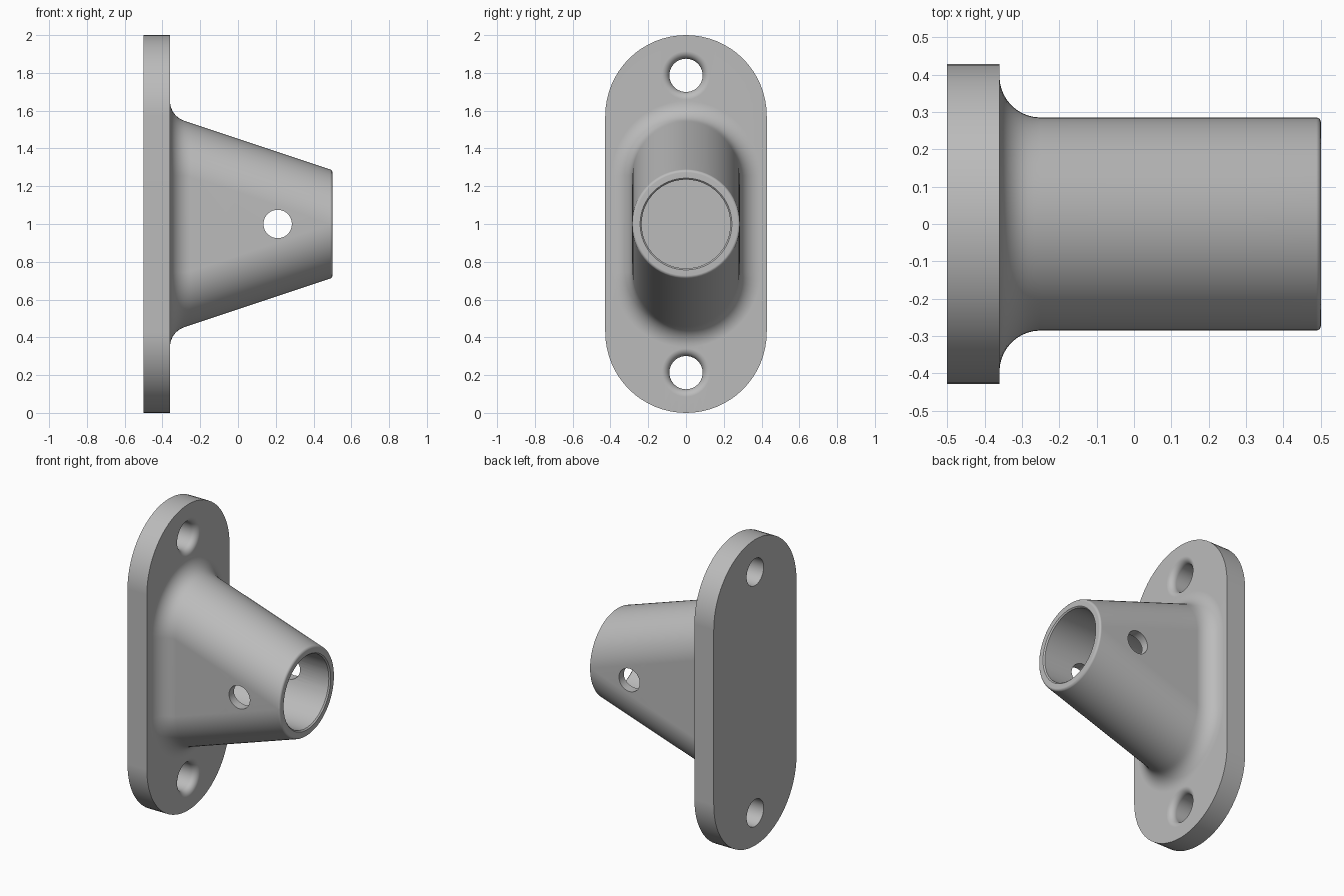
import bpy, bmesh
from math import sin, cos, tan, pi, radians, atan
from mathutils import Matrix

cube = bpy.data.objects.get("Cube")
if cube:
    bpy.data.objects.remove(cube, do_unlink=True)

grey = bpy.data.materials.new("plain_grey")
grey.use_nodes = True
colour = (0.5, 0.5, 0.5, 1)
grey.diffuse_color = colour
grey.node_tree.nodes["Principled BSDF"].inputs["Base Color"].default_value = colour

MID = 1.0                    # height of the socket axis
BACK, FACE, TIP = -0.5, -0.36, 0.5
TUBE, BORE = 0.285, 0.235    # outer and inner tube radius
FILLET = 0.11
SLOPE = 1 / 3                # taper of the socket seen from the side
ARC = 32                     # segments per half circle


def loft(name, rings):
    """Skin stadium rings (x, radius, half straight length) and cap both ends."""
    bm = bmesh.new()
    loops = []
    for x, r, s in rings:
        loop = []
        for side in (1, -1):
            for i in range(ARC + 1):
                a = pi * i / ARC
                loop.append(bm.verts.new((x, side * r * cos(a), MID + side * (s + r * sin(a)))))
        loops.append(loop)
    n = len(loops[0])
    for a, b in zip(loops, loops[1:]):
        for i in range(n):
            j = (i + 1) % n
            bm.faces.new((a[i], a[j], b[j], b[i]))
    bm.faces.new(loops[0])
    bm.faces.new(loops[-1])
    bmesh.ops.remove_doubles(bm, verts=bm.verts, dist=1e-5)
    bmesh.ops.recalc_face_normals(bm, faces=bm.faces)
    mesh = bpy.data.meshes.new(name)
    bm.to_mesh(mesh)
    bm.free()
    mesh.materials.append(grey)
    obj = bpy.data.objects.new(name, mesh)
    bpy.context.collection.objects.link(obj)
    return obj


# Mounting plate
rings = [(BACK, 0.4275, 0.5725), (FACE, 0.4275, 0.5725)]

# Fillet between plate and socket; shorter along the sloping top and bottom
draft = atan(SLOPE)
foot = TUBE + SLOPE * (TIP - FACE) + FILLET * tan((pi / 2 - draft) / 2)
for i in range(11):
    a = pi / 2 * i / 10
    x = FACE + FILLET * (1 - cos(a))
    r = TUBE + FILLET * (1 - sin(a))
    if a <= pi / 2 - draft:
        height = foot - FILLET * sin(a)
    else:
        height = TUBE + SLOPE * (TIP - x)
    rings.append((x, r, height - r))

# Tapered socket wall
for t in (0.25, 0.5, 0.75):
    x = FACE + FILLET + t * (TIP - FACE - FILLET)
    rings.append((x, TUBE, SLOPE * (TIP - x)))

# Softened rim, then the blind bore
EDGE = 0.012
for i in range(5):
    a = pi / 2 * i / 4
    x = TIP - EDGE + EDGE * sin(a)
    rings.append((x, TUBE - EDGE + EDGE * cos(a), SLOPE * (TIP - x)))
rings += [(TIP, BORE + 0.008, 0), (TIP - 0.008, BORE, 0), (FACE, BORE, 0)]
bracket = loft("socket_bracket", rings)

# Cutters: cross pin hole and two screw holes with rounded front edges
pin = loft("pin_hole_cutter", [(-0.6, 0.075, 0), (0.6, 0.075, 0)])
pin.data.transform(Matrix.Translation((0.21, 0, MID)) @ Matrix.Rotation(pi / 2, 4, "Z")
                   @ Matrix.Translation((0, 0, -MID)))
cutters = [pin]
SOFT = 0.04
for name, offset in (("upper", 0.787), ("lower", -0.787)):
    profile = [(BACK - 0.1, 0.088, 0)]
    for i in range(9):
        b = pi / 2 * i / 8
        profile.append((FACE - SOFT + SOFT * sin(b), 0.088 + SOFT * (1 - cos(b)), 0))
    profile.append((FACE + 0.015, 0.088 + SOFT, 0))
    cutter = loft(name + "_screw_hole_cutter", profile)
    cutter.data.transform(Matrix.Translation((0, 0, offset)))
    cutters.append(cutter)

bpy.ops.object.select_all(action="DESELECT")
bpy.context.view_layer.objects.active = bracket
bracket.select_set(True)
for cutter in cutters:
    cutter.hide_render = True
    cut = bracket.modifiers.new("cut", "BOOLEAN")
    cut.operation = "DIFFERENCE"
    cut.solver = "EXACT"
    cut.object = cutter
    bpy.ops.object.modifier_apply(modifier=cut.name)
    bpy.data.objects.remove(cutter, do_unlink=True)

# Smooth shading with crisp edges
bpy.ops.object.shade_smooth_by_angle(angle=radians(30))
weighted = bracket.modifiers.new("even_shading", "WEIGHTED_NORMAL")
weighted.keep_sharp = True
